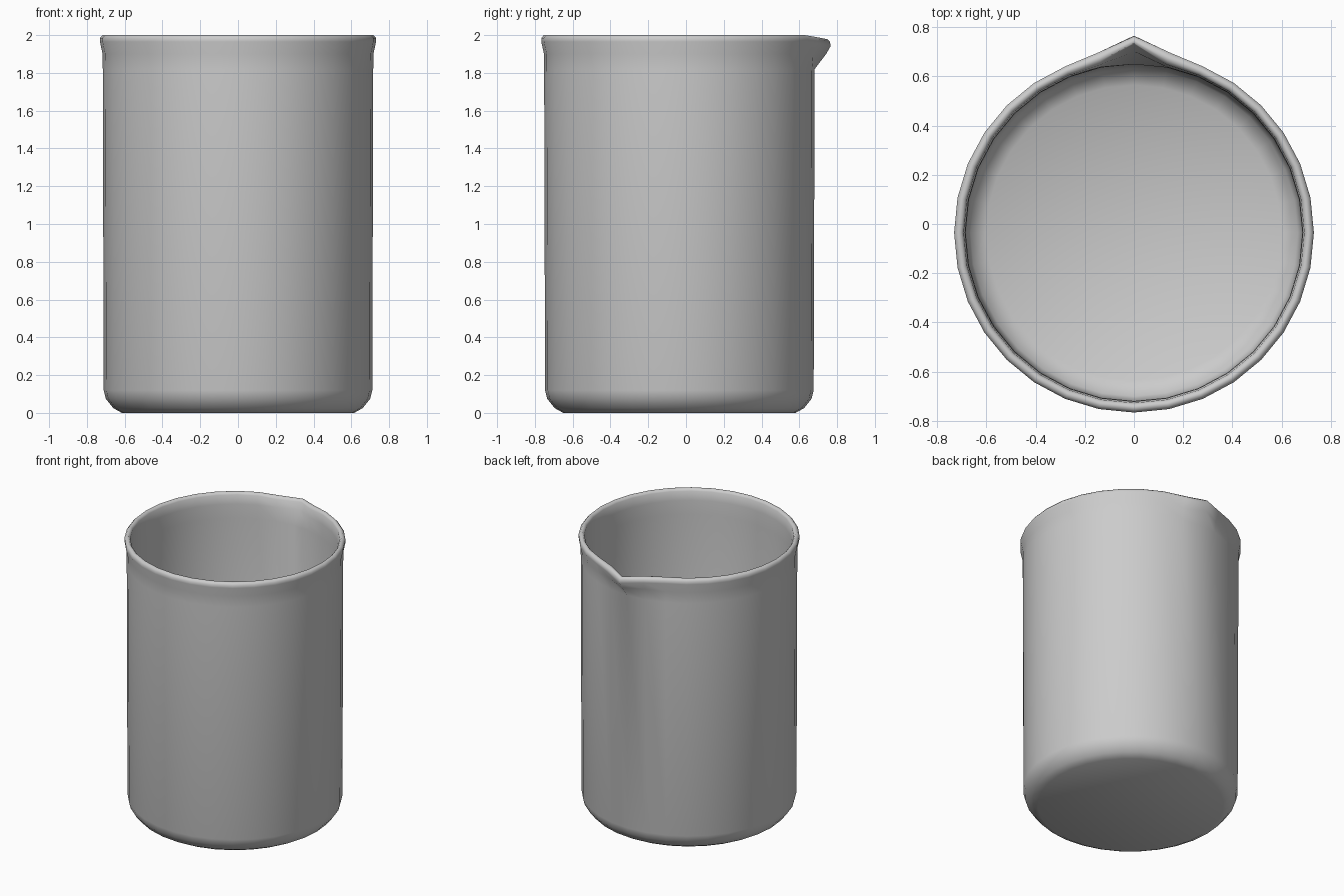
import bpy
import bmesh
from math import sin, cos, tau

SEGMENTS = 32
CENTRE_Y = -0.035

cube = bpy.data.objects.get("Cube")
if cube:
    bpy.data.objects.remove(cube)

# Wall section from the underside, up and over the rim, down to the inner floor:
# radius, height, spout push at the tip, spout push beside it, drop at the tip
SECTION = [
    (0.615, 0.0, 0, 0, 0),
    (0.66, 0.025, 0, 0, 0),
    (0.70, 0.075, 0, 0, 0),
    (0.711, 0.12, 0, 0, 0),
    (0.716, 1.82, 0, 0, 0),
    (0.717, 1.90, 0.06, 0.006, 0),
    (0.731, 1.965, 0.069, 0.016, 0.025),
    (0.731, 1.985, 0.067, 0.016, 0.02),
    (0.718, 2.0, 0.067, 0.012, 0.022),
    (0.703, 2.0, 0.068, 0.008, 0.022),
    (0.692, 1.985, 0.074, 0.004, 0.025),
    (0.686, 1.92, 0.05, 0, 0),
    (0.684, 1.82, 0, 0, 0),
    (0.68, 0.14, 0, 0, 0),
    (0.665, 0.085, 0, 0, 0),
    (0.60, 0.045, 0, 0, 0),
]


def ring(bm, radius, height, tip, side, drop):
    """One loop of the wall, pulled towards the back at the spout."""
    verts = []
    for i in range(SEGMENTS):
        a = tau * i / SEGMENTS
        steps = min(i, SEGMENTS - i)
        push = (tip, side)[steps] if steps < 2 else 0
        fall = drop * (1, 0.4)[steps] if steps < 2 else 0
        verts.append(bm.verts.new((radius * sin(a),
                                   radius * cos(a) + CENTRE_Y + push,
                                   height - fall)))
    return verts


# Beaker: bridged loops closed by an underside and an inner floor
bm = bmesh.new()
rings = [ring(bm, *row) for row in SECTION]
for low, high in zip(rings, rings[1:]):
    for i in range(SEGMENTS):
        j = (i + 1) % SEGMENTS
        bm.faces.new((low[i], low[j], high[j], high[i]))
bm.faces.new(rings[0])
bm.faces.new(rings[-1])
bmesh.ops.recalc_face_normals(bm, faces=bm.faces)
for face in bm.faces:
    face.smooth = True

mesh = bpy.data.meshes.new("beaker")
bm.to_mesh(mesh)
bm.free()
beaker = bpy.data.objects.new("beaker", mesh)
bpy.context.collection.objects.link(beaker)

# Plain grey finish
grey = bpy.data.materials.new("pale_grey")
grey.use_nodes = True
colour = (0.6, 0.6, 0.6, 1)
grey.diffuse_color = colour
grey.node_tree.nodes["Principled BSDF"].inputs["Base Color"].default_value = colour
mesh.materials.append(grey)
